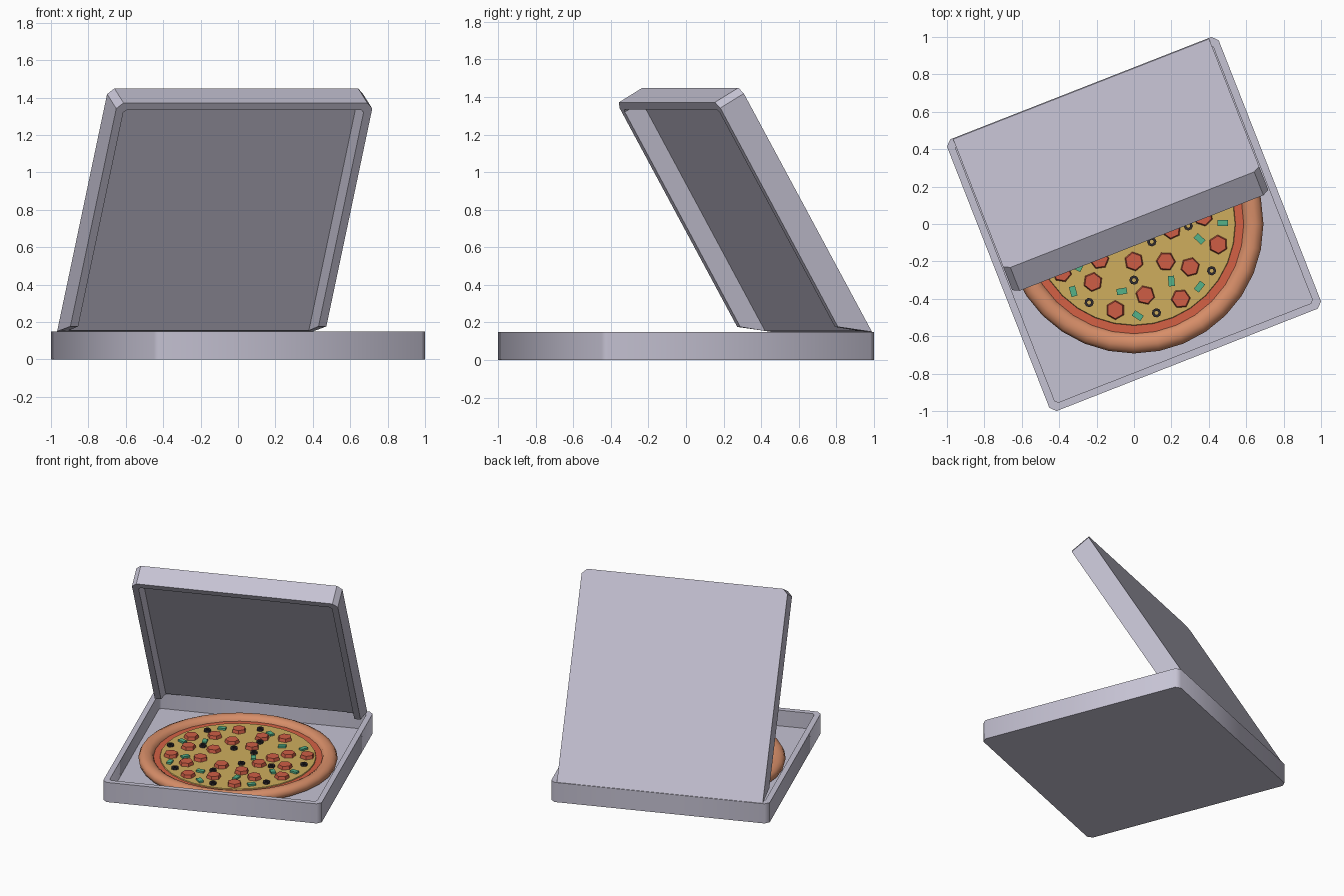
import bpy, bmesh, math
from mathutils import Matrix, Vector

if "Cube" in bpy.data.objects:
    bpy.data.objects.remove(bpy.data.objects["Cube"])

TURN = math.radians(21.4)


def material(name, rgb):
    m = bpy.data.materials.new(name)
    m.diffuse_color = (*rgb, 1)
    m.use_nodes = True
    m.node_tree.nodes["Principled BSDF"].inputs["Base Color"].default_value = m.diffuse_color
    return m


CARD = material("pale_card", (0.56, 0.54, 0.65))
CRUST = material("baked_crust", (0.68, 0.27, 0.14))
SAUCE = material("tomato_sauce", (0.66, 0.12, 0.06))
CHEESE = material("cheese", (0.62, 0.42, 0.11))
MEAT = material("pepperoni_red", (0.62, 0.11, 0.06))
GREEN = material("pepper_green", (0.09, 0.45, 0.25))
OLIVE = material("olive_black", (0.03, 0.025, 0.03))


def finish(bm, name, mats, smooth=None):
    bmesh.ops.recalc_face_normals(bm, faces=bm.faces)
    me = bpy.data.meshes.new(name)
    bm.to_mesh(me)
    bm.free()
    for m in mats:
        me.materials.append(m)
    ob = bpy.data.objects.new(name, me)
    bpy.context.collection.objects.link(ob)
    if smooth is not None:
        bpy.context.view_layer.objects.active = ob
        ob.select_set(True)
        bpy.ops.object.shade_smooth_by_angle(angle=math.radians(smooth))
        ob.select_set(False)
    return ob


def ring(bm, points):
    return [bm.verts.new(p) for p in points]


def bridge(bm, a, b, closed=True, mat=0):
    n = len(a)
    for i in range(n if closed else n - 1):
        j = (i + 1) % n
        bm.faces.new((a[i], a[j], b[j], b[i])).material_index = mat


def cut_square(h, c, z):
    pts = [(h, c - h), (h, h - c), (h - c, h), (c - h, h),
           (-h, h - c), (-h, c - h), (c - h, -h), (h - c, -h)]
    return [(x, y, z) for x, y in pts]


# Box tray: outer wall, rim, inner wall and floor
bm = bmesh.new()
loops = [ring(bm, cut_square(h, c, z)) for h, c, z in
         ((0.78, 0.03, 0), (0.78, 0.03, 0.15), (0.74, 0.015, 0.15), (0.74, 0.015, 0.03))]
for a, b in zip(loops, loops[1:]):
    bridge(bm, a, b)
bm.faces.new(loops[0])
bm.faces.new(loops[-1])
tray = finish(bm, "box_tray", [CARD], 60)
tray.rotation_euler.z = TURN

# Open lid: panel with a rim on three sides, side walls cut back at the hinge
W, L, C, T, D = 0.735, 1.50, 0.035, 0.155, 0.043


def lid_path(w, l, c, s0, t):
    return [(-w, s0, t), (-w, l - c, t), (c - w, l, t),
            (w - c, l, t), (w, l - c, t), (w, s0, t)]


bm = bmesh.new()
loops = [ring(bm, lid_path(*p)) for p in
         ((W, L, C, 0, 0), (W, L, C, 0.12, T),
          (W - 0.045, L - 0.045, 0.015, 0.12, T), (W - 0.045, L - 0.045, 0.015, 0.03, D))]
for a, b in zip(loops, loops[1:]):
    bridge(bm, a, b, closed=False)
bm.faces.new(loops[0])
bm.faces.new(loops[-1])
for e in (0, -1):
    bm.faces.new([lp[e] for lp in loops])
bm.faces.new((loops[0][0], loops[3][0], loops[3][-1], loops[0][-1]))
lid = finish(bm, "box_lid", [CARD])
lid.rotation_euler = (math.radians(120), 0, TURN)
lid.location = Matrix.Rotation(TURN, 3, 'Z') @ Vector((0, 0.775, 0.15))


# Pizza: crust, sauce and cheese turned from one profile
def circle(r, z, n=32):
    return [(r * math.cos(math.tau * i / n), r * math.sin(math.tau * i / n), z) for i in range(n)]


def lathe(name, profile, mat, cap_top=False, smooth=40):
    bm = bmesh.new()
    lps = [ring(bm, circle(r, z)) for r, z in profile]
    for a, b in zip(lps, lps[1:]):
        bridge(bm, a, b)
    if cap_top:
        bm.faces.new(lps[-1])
    return finish(bm, name, [mat], smooth)


lathe("pizza_crust", [(0.585, 0.03), (0.66, 0.03), (0.685, 0.045), (0.692, 0.07), (0.68, 0.095),
                      (0.65, 0.11), (0.615, 0.105), (0.592, 0.09), (0.585, 0.07)], CRUST, smooth=50)
lathe("sauce_layer", [(0.59, 0.04), (0.59, 0.074)], SAUCE, True)
lathe("cheese_layer", [(0.545, 0.07), (0.54, 0.08)], CHEESE, True)

# Toppings
PEPPERONI = [(-.10, -.46), (.06, -.38), (.25, -.40), (-.22, -.31), (0, -.20), (.17, -.20),
             (.30, -.23), (.45, -.11), (-.385, -.26), (-.185, -.19), (.20, -.03), (.37, .04),
             (-.23, .34), (-.315, .17), (-.44, .065), (-.03, .335), (.11, .41), (-.165, .165),
             (-.36, -.085), (0, .17), (-.19, -.02), (.28, .21), (.40, .265), (.225, .10)]
PEPPERS = [(.475, .005), (.35, -.08), (.20, -.305), (.35, -.335), (-.065, -.36), (.02, -.49),
           (-.325, -.36), (-.29, -.225), (-.345, .30), (-.02, .42), (-.32, .055), (.31, .35),
           (.165, .30), (-.45, -.03), (.11, .03)]
OLIVES = [(.29, -.01), (.095, -.095), (0, -.30), (.415, -.25), (.12, -.475), (-.24, -.42),
          (-.41, .215), (-.12, .44), (-.29, -.01), (-.48, -.13), (.065, .10), (-.09, .08),
          (.46, .14), (0, .265)]


def place(p, k, z):
    return Matrix.Translation((p[0], p[1], z)) @ Matrix.Rotation(k * 2.4, 4, 'Z')


bm = bmesh.new()
for k, p in enumerate(PEPPERONI):
    bmesh.ops.create_cone(bm, cap_ends=True, segments=6, radius1=0.053, radius2=0.046,
                          depth=0.026, matrix=place(p, k, 0.091))
finish(bm, "pepperoni_slices", [MEAT])

bm = bmesh.new()
for k, p in enumerate(PEPPERS):
    bmesh.ops.create_cube(bm, size=1, matrix=place(p, k, 0.085) @ Matrix.Diagonal((0.055, 0.033, 0.018, 1)))
finish(bm, "green_pepper_pieces", [GREEN])

bm = bmesh.new()
for k, p in enumerate(OLIVES):
    m = place(p, k, 0)
    lps = [ring(bm, [m @ Vector(v) for v in circle(r, z, 8)]) for r, z in
           ((0.025, 0.078), (0.025, 0.095), (0.011, 0.095), (0.011, 0.078))]
    for a, b in zip(lps, lps[1:] + lps[:1]):
        bridge(bm, a, b)
finish(bm, "olive_rings", [OLIVE])
